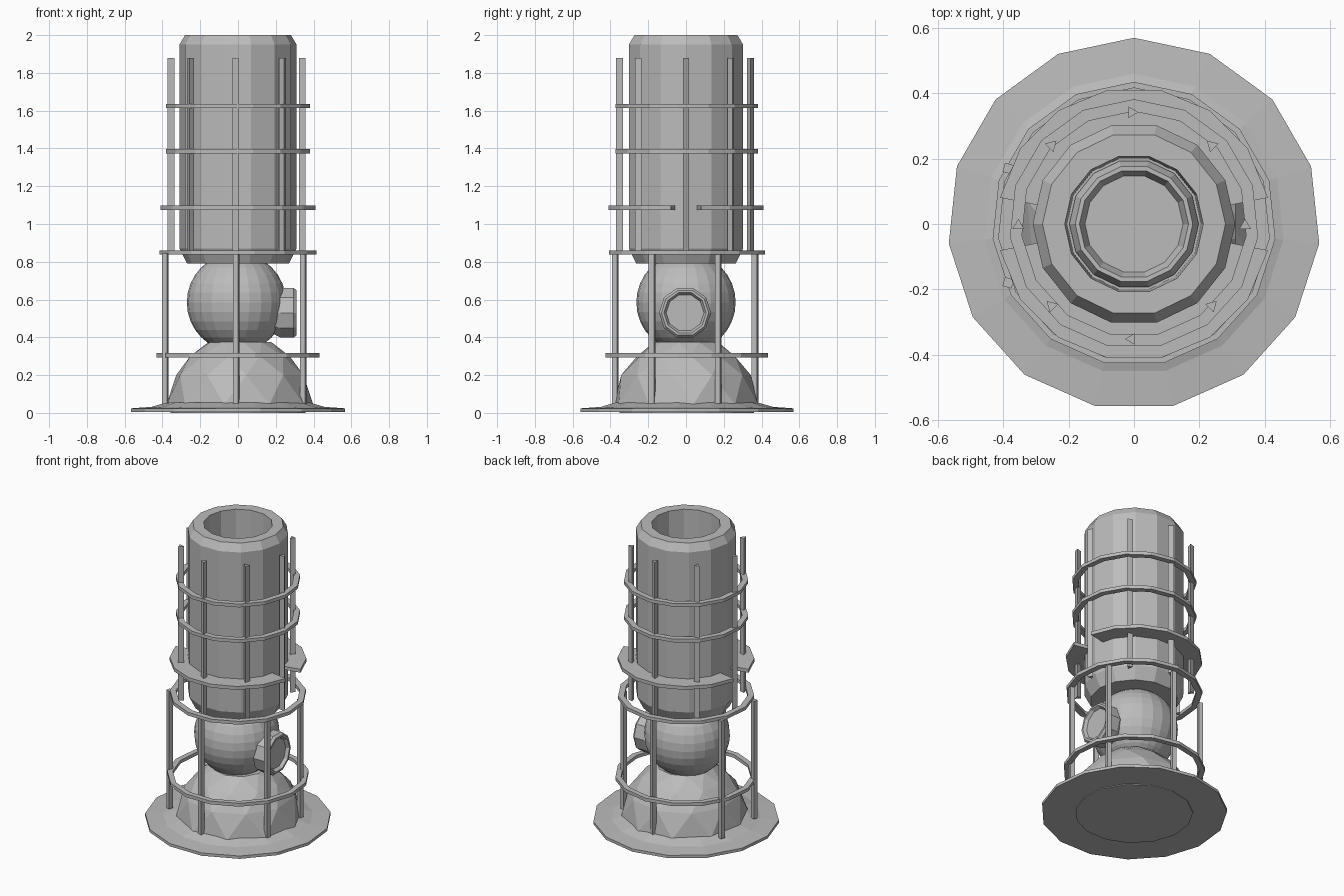
import bpy, bmesh, math
from mathutils import Matrix

if "Cube" in bpy.data.objects:
    bpy.data.objects.remove(bpy.data.objects["Cube"], do_unlink=True)

GREY = (0.5, 0.5, 0.5, 1)
metal = bpy.data.materials.new("grey metal")
metal.diffuse_color = GREY
metal.use_nodes = True
metal.node_tree.nodes["Principled BSDF"].inputs["Base Color"].default_value = GREY


def finish(name, bm, matrix=None):
    bmesh.ops.recalc_face_normals(bm, faces=bm.faces)
    mesh = bpy.data.meshes.new(name)
    bm.to_mesh(mesh)
    bm.free()
    mesh.materials.append(metal)
    ob = bpy.data.objects.new(name, mesh)
    if matrix:
        ob.matrix_world = matrix
    bpy.context.collection.objects.link(ob)
    return ob


def lathe(name, profile, n, phase=0.0, loop=False, twist=False, matrix=None):
    """Spin (radius, height) points; open profiles are capped at both ends."""
    bm = bmesh.new()
    rows = []
    for k, (r, z) in enumerate(profile):
        off = phase + (math.pi / n * k if twist else 0)
        rows.append([bm.verts.new((r * math.cos(off + math.tau * i / n),
                                   r * math.sin(off + math.tau * i / n), z))
                     for i in range(n)])
    pairs = list(zip(rows, rows[1:]))
    if loop:
        pairs.append((rows[-1], rows[0]))
    for a, b in pairs:
        for i in range(n):
            j = (i + 1) % n
            if twist:
                bm.faces.new((a[i], a[j], b[i]))
                bm.faces.new((a[j], b[j], b[i]))
            else:
                bm.faces.new((a[i], a[j], b[j], b[i]))
    if not loop:
        bm.faces.new(rows[0][::-1])
        bm.faces.new(rows[-1])
    return finish(name, bm, matrix)


def hoop(name, z, outer, inner, t=0.011):
    lathe(name, [(inner, z - t), (outer, z - t), (outer, z + t), (inner, z + t)],
          SIDES, UP, loop=True)


def bar(name, x, y, z0, z1, r, sides, phase):
    lathe(name, [(r, z0), (r, z1)], sides, phase,
          matrix=Matrix.Translation((x, y, 0)))


SIDES = 15
UP = math.pi / 2

# Wide thin foot plate
lathe("foot_plate", [(0.57, 0.005), (0.57, 0.024), (0.46, 0.032), (0.38, 0.055)],
      SIDES, UP)
lathe("foot_underside", [(0.36, 0), (0.36, 0.01)], SIDES, UP)

# Faceted skirt under the ball
lathe("skirt", [(0.39, 0.045), (0.345, 0.2), (0.265, 0.3), (0.17, 0.375)],
      10, 0.1, twist=True, matrix=Matrix.Translation((0.01, 0, 0)))

# Ball joint
bm = bmesh.new()
bmesh.ops.create_uvsphere(bm, u_segments=24, v_segments=16, radius=0.263)
finish("ball", bm, Matrix.Translation((-0.008, 0, 0.585)))

# Side port with a recessed face
lathe("side_port", [(0.11, 0), (0.138, 0.05), (0.138, 0.12), (0.125, 0.135),
                    (0.112, 0.135), (0.1, 0.115)], 10, math.pi / 10,
      matrix=Matrix.Translation((0.175, -0.005, 0.53)) @ Matrix.Rotation(math.pi / 2, 4, 'Y'))

# Main barrel with chamfered ends and a deep bore
lathe("barrel", [(0.27, 0.79), (0.31, 0.87), (0.31, 1.95), (0.28, 2.0),
                 (0.212, 2.0), (0.205, 1.6)], 14)
lathe("bore_collar", [(0.198, 1.59), (0.198, 1.61), (0.18, 1.65), (0.167, 1.65),
                      (0.15, 1.61)], 14)

# Cage hoops
hoop("lower_hoop", 0.305, 0.435, 0.4)
hoop("middle_hoop", 0.85, 0.418, 0.38)
hoop("upper_hoop", 1.385, 0.382, 0.345)
hoop("top_hoop", 1.625, 0.382, 0.345)

# Split collar: two half plates with a gap on each side
for side, name in ((1, "back_collar"), (-1, "front_collar")):
    bm = bmesh.new()
    start = math.asin(0.08 / 0.415)
    steps = 7
    rows = []
    for i in range(steps + 1):
        a = start + (math.pi - 2 * start) * i / steps
        rows.append([bm.verts.new((r * math.cos(a), side * r * math.sin(a), z))
                     for r, z in ((0.3, 1.074), (0.418, 1.074),
                                  (0.418, 1.097), (0.3, 1.097))])
    for a, b in zip(rows, rows[1:]):
        for i in range(4):
            j = (i + 1) % 4
            bm.faces.new((a[i], a[j], b[j], b[i]))
    bm.faces.new(rows[0])
    bm.faces.new(rows[-1])
    finish(name, bm)

# Eight triangular upper bars
for i in range(8):
    a = math.tau * i / 8
    bar(f"upper_bar_{i + 1}", 0.347 * math.cos(a) - 0.007, 0.347 * math.sin(a) - 0.005,
        0.84, 1.88, 0.021, 3, a + (UP if math.cos(a) > 0.1 else -UP))

# Six lower bars standing on the foot
for x, y in ((-0.01, 0.37), (0.345, 0.175), (-0.385, 0.175)):
    for s, label in ((1, "back"), (-1, "front")):
        place = "middle" if abs(x) < 0.1 else ("left" if x > 0 else "right")
        bar(f"lower_bar_{label}_{place}", x, s * y - 0.005, 0.05, 0.845, 0.02, 4, 0.5)
